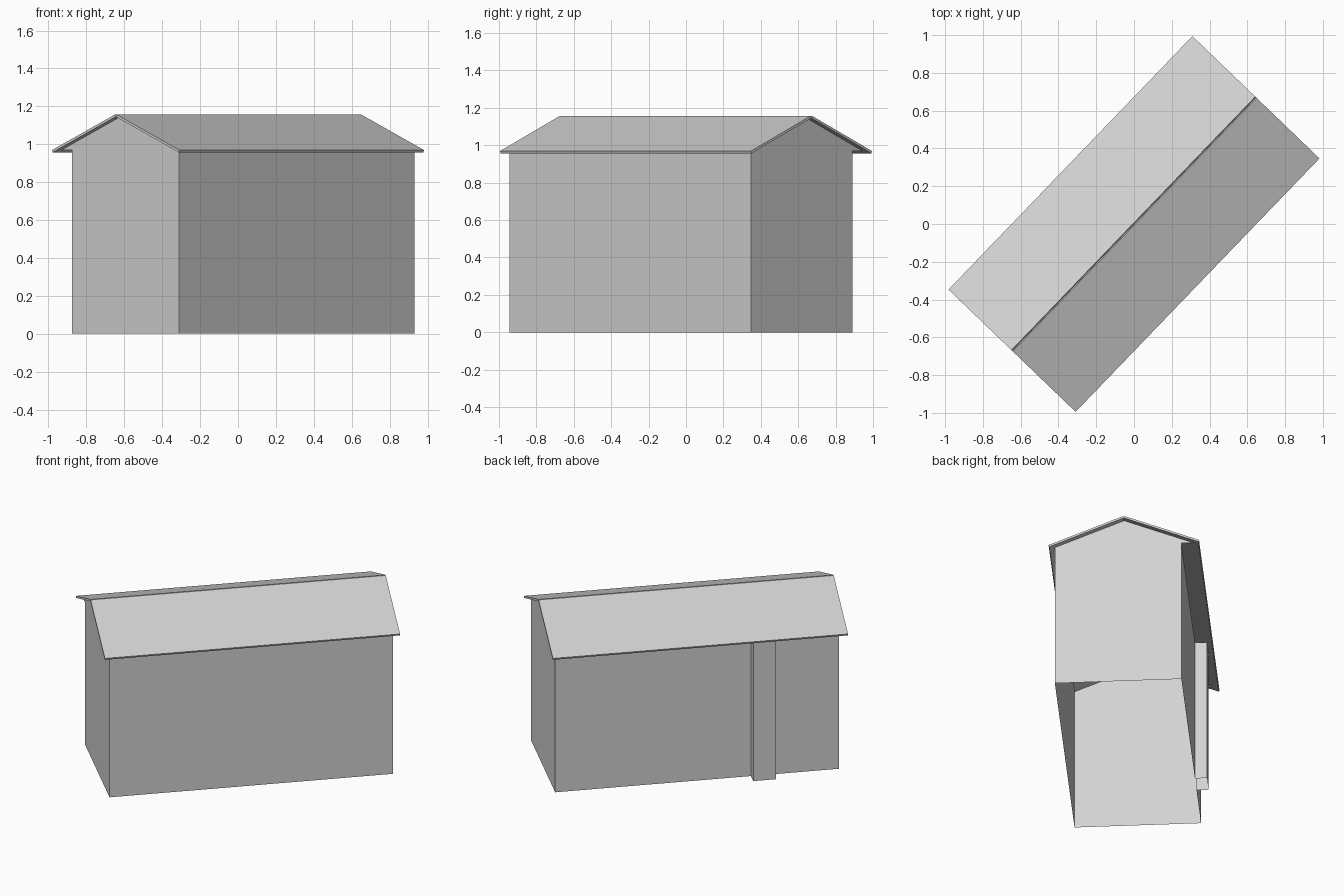
import bpy, math
from mathutils import Vector

cube = bpy.data.objects.get("Cube")
if cube:
    bpy.data.objects.remove(cube, do_unlink=True)

TURN = math.radians(46.1)        # plan angle of the long axis
HALF_LEN, HALF_WID = 0.895, 0.43
EAVE, RIDGE = 0.97, 1.145
PITCH = (RIDGE - EAVE) / HALF_WID
OVERHANG = 0.036
THICK = 0.013

grey = bpy.data.materials.new("plain_grey")
grey.use_nodes = True
grey.diffuse_color = (0.65, 0.65, 0.65, 1)
grey.node_tree.nodes["Principled BSDF"].inputs["Base Color"].default_value = grey.diffuse_color


def add_part(name, verts, faces):
    mesh = bpy.data.meshes.new(name)
    mesh.from_pydata(verts, [], faces)
    mesh.materials.append(grey)
    obj = bpy.data.objects.new(name, mesh)
    obj.rotation_euler.z = TURN
    bpy.context.collection.objects.link(obj)
    return obj


# Walls: open shell raised from the floor plan, with a shallow bay on one long side
BACK = 0.355
plan = [(-HALF_LEN, -HALF_WID), (HALF_LEN, -HALF_WID), (HALF_LEN, BACK),
        (-0.34, BACK), (-0.34, HALF_WID), (-0.485, HALF_WID),
        (-0.485, BACK), (-HALF_LEN, BACK)]
n = len(plan)
add_part("walls",
         [(x, y, z) for z in (0, EAVE) for x, y in plan],
         [(i, (i + 1) % n, (i + 1) % n + n, i + n) for i in range(n)])

# Gable triangles and roof slabs, one of each per side
for side, end, slope in ((1, "right", "back"), (-1, "left", "front")):
    tri = [(side * HALF_LEN, -side * HALF_WID, EAVE),
           (side * HALF_LEN, side * HALF_WID, EAVE),
           (side * HALF_LEN, 0, RIDGE)]
    add_part(end + "_gable", tri, [(0, 1, 2)])

    # Slab section: ridge to eave, thickened square to the slope
    half = HALF_WID + OVERHANG - 0.004
    up = Vector((0, side * PITCH, 1)).normalized() * THICK
    ridge = Vector((0, 0, RIDGE))
    eave = Vector((0, side * half, RIDGE - PITCH * half))
    section = [ridge, eave, eave + up, ridge + up]
    length = HALF_LEN + OVERHANG
    verts = [p + Vector((x, 0, 0)) for x in (-length, length) for p in section]
    faces = [(0, 1, 2, 3), (7, 6, 5, 4)]
    faces += [(i, i + 4, (i + 1) % 4 + 4, (i + 1) % 4) for i in range(4)]
    if side > 0:
        faces = [f[::-1] for f in faces]
    add_part(slope + "_roof_slab", verts, faces)
